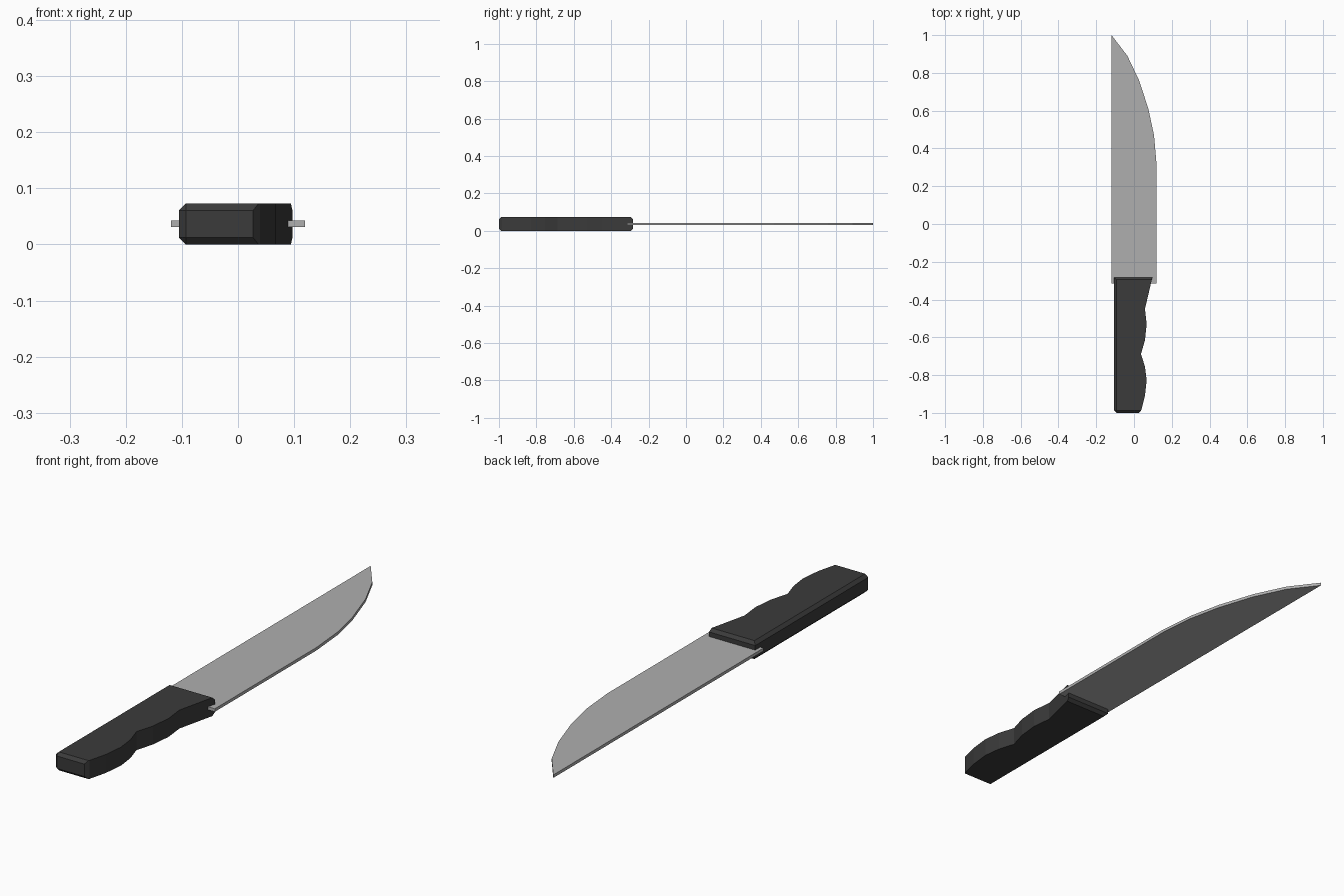
import bpy, bmesh

if "Cube" in bpy.data.objects:
    bpy.data.objects.remove(bpy.data.objects["Cube"])


def material(name, value):
    m = bpy.data.materials.new(name)
    m.diffuse_color = (value, value, value, 1)
    m.use_nodes = True
    m.node_tree.nodes["Principled BSDF"].inputs["Base Color"].default_value = m.diffuse_color
    return m


def slab(name, outline, z0, z1, mat, bevel_rule=None, bevel=0.012):
    """Extrude a flat outline from z0 to z1, chamfering edges picked by a rule."""
    bm = bmesh.new()
    base = bm.faces.new([bm.verts.new((x, y, z0)) for x, y in outline])
    res = bmesh.ops.extrude_face_region(bm, geom=[base], use_keep_orig=True)
    for v in res["geom"]:
        if isinstance(v, bmesh.types.BMVert):
            v.co.z = z1
    bmesh.ops.recalc_face_normals(bm, faces=bm.faces)
    if bevel_rule:
        edges = [e for e in bm.edges if bevel_rule(e.verts[0].co, e.verts[1].co)]
        bmesh.ops.bevel(bm, geom=edges, offset=bevel, offset_type='OFFSET',
                        segments=1, affect='EDGES', clamp_overlap=True)
        bmesh.ops.recalc_face_normals(bm, faces=bm.faces)
    me = bpy.data.meshes.new(name)
    bm.to_mesh(me)
    bm.free()
    me.materials.append(mat)
    ob = bpy.data.objects.new(name, me)
    bpy.context.collection.objects.link(ob)
    return ob


steel = material("steel grey", 0.43)
black = material("handle charcoal", 0.043)

# Blade: straight spine on the left, curved cutting edge on the right
slab("blade", [(-0.119, -0.315), (0.119, -0.315), (0.119, 0.32), (0.106, 0.47),
               (0.076, 0.61), (0.027, 0.76), (-0.035, 0.89), (-0.119, 1.0)],
     0.031, 0.043, steel)

# Handle: straight back, two finger swells along the grip side
LEFT, BUTT, NECK = -0.105, -1.0, -0.283
grip = [(0.097, NECK), (0.058, -0.45), (0.067, -0.53), (0.058, -0.615),
        (0.037, -0.688), (0.058, -0.755), (0.067, -0.828), (0.058, -0.91),
        (0.039, -0.985), (0.027, BUTT)]


def handle_edges(a, b):
    on = lambda i, v: abs(a[i] - v) < 1e-4 and abs(b[i] - v) < 1e-4
    upright = abs(a.z - b.z) > 1e-4
    if upright:
        return on(0, LEFT) and on(1, BUTT)
    return on(0, LEFT) or on(1, BUTT) or on(1, NECK)


slab("handle", [(LEFT, BUTT), (LEFT, NECK)] + grip, 0.0, 0.073, black, handle_edges)
